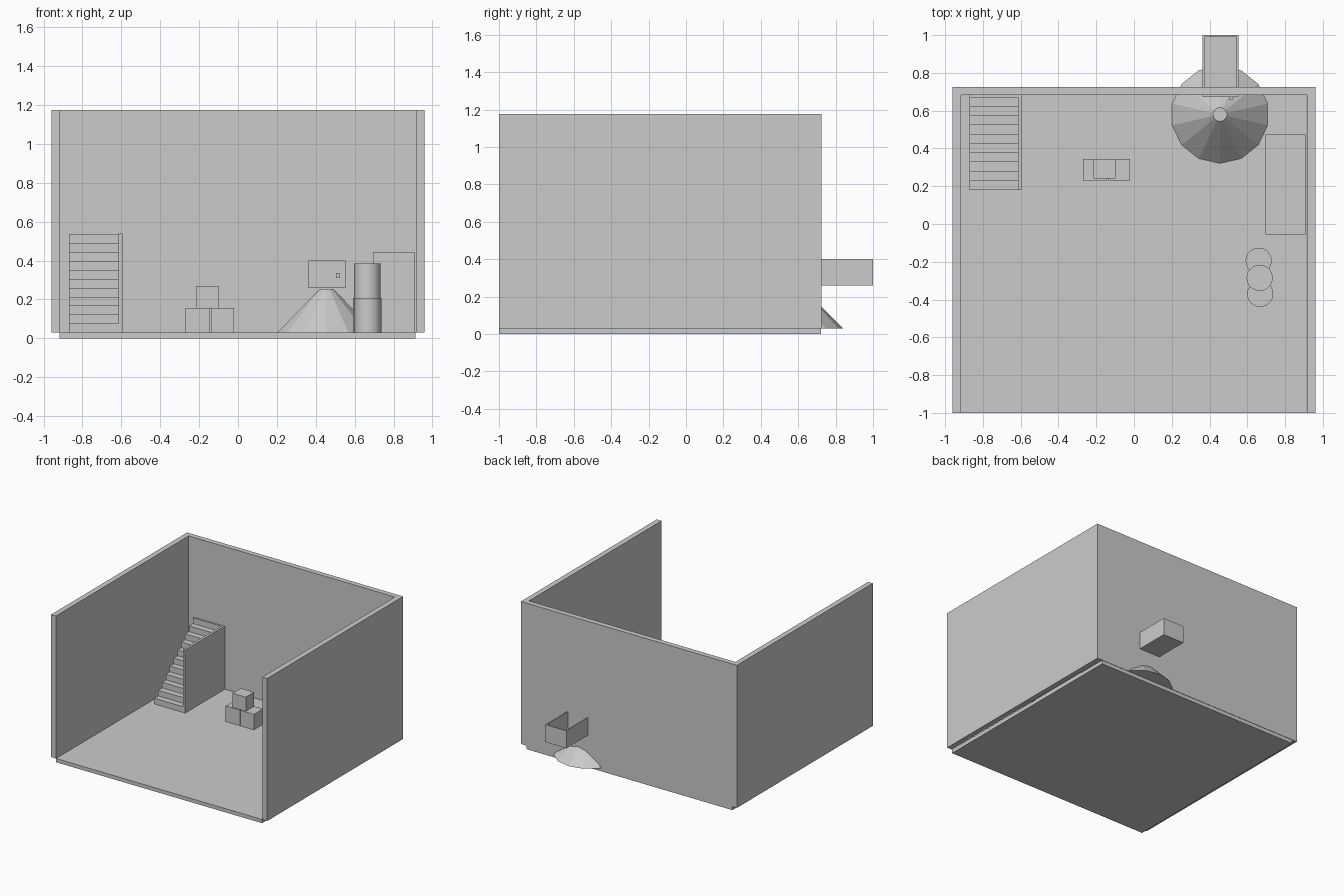
import bpy, bmesh, math

if "Cube" in bpy.data.objects:
    bpy.data.objects.remove(bpy.data.objects["Cube"])

FLOOR = 0.03

grey = bpy.data.materials.new("plain_grey")
grey.diffuse_color = (0.6, 0.6, 0.6, 1)
grey.use_nodes = True
grey.node_tree.nodes["Principled BSDF"].inputs["Base Color"].default_value = grey.diffuse_color


def finish(name, bm):
    bmesh.ops.recalc_face_normals(bm, faces=bm.faces)
    me = bpy.data.meshes.new(name)
    bm.to_mesh(me)
    bm.free()
    me.materials.append(grey)
    ob = bpy.data.objects.new(name, me)
    bpy.context.collection.objects.link(ob)
    return ob


def add_box(bm, x, y, z):
    verts = bmesh.ops.create_cube(bm, size=1)["verts"]
    for v in verts:
        v.co = [lo + (hi - lo) * (c + 0.5) for (lo, hi), c in zip((x, y, z), v.co)]


def box(name, *ranges):
    bm = bmesh.new()
    add_box(bm, *ranges)
    return finish(name, bm)


def prism(name, points, offset):
    """Extrude a closed 3D outline along an offset vector."""
    bm = bmesh.new()
    face = bm.faces.new([bm.verts.new(p) for p in points])
    ext = bmesh.ops.extrude_face_region(bm, geom=[face])
    bmesh.ops.translate(bm, vec=offset,
                        verts=[g for g in ext["geom"] if isinstance(g, bmesh.types.BMVert)])
    return finish(name, bm)


def cone(name, x, y, z0, z1, r0, r1, sides, smooth=False):
    bm = bmesh.new()
    ring = [(math.cos(a), math.sin(a)) for a in
            (-math.pi / 2 + math.tau * i / sides for i in range(sides))]
    low = [bm.verts.new((x + r0 * c, y + r0 * s, z0)) for c, s in ring]
    top = [bm.verts.new((x + r1 * c, y + r1 * s, z1)) for c, s in ring]
    bm.faces.new(low)
    bm.faces.new(top)
    for i in range(sides):
        j = (i + 1) % sides
        f = bm.faces.new((low[i], low[j], top[j], top[i]))
        f.smooth = smooth
    if smooth:
        for e in bm.edges:
            e.smooth = not any(len(f.verts) > 4 for f in e.link_faces)
    return finish(name, bm)


# Room: floor slab and a U of three walls, open at the front
box("floor", (-0.917, 0.913), (-1, 0.722), (0, FLOOR))
outline = [(-0.96, -1), (-0.96, 0.725), (0.96, 0.725), (0.96, -1),
           (0.917, -1), (0.917, 0.683), (-0.917, 0.683), (-0.917, -1)]
prism("walls", [(x, y, FLOOR) for x, y in outline], (0, 0, 1.145))

# Staircase: stepped side profile extruded across, with a solid side panel
steps, rise, run, back = 11, 0.0459, 0.049, 0.683
profile = [(0.18, FLOOR)]
for i in range(steps):
    y = 0.18 + run * i
    profile.append((y, FLOOR + rise * (i + 1)))
    profile.append((min(y + run, back), FLOOR + rise * (i + 1)))
profile.append((back, FLOOR))
prism("stairs", [(-0.87, y, z) for y, z in profile], (0.255, 0, 0))
box("stair_side_panel", (-0.615, -0.595), (0.18, back), (FLOOR, 0.538))

# Stack of three crates
box("crate_left", (-0.27, -0.145), (0.23, 0.345), (FLOOR, 0.155))
box("crate_right", (-0.138, -0.02), (0.23, 0.345), (FLOOR, 0.155))
box("crate_top", (-0.215, -0.098), (0.24, 0.345), (0.155, 0.268))

# Stack of three barrels, one resting on two
cone("barrel_back", 0.66, -0.195, FLOOR, 0.207, 0.069, 0.069, 32, True)
cone("barrel_front", 0.668, -0.37, FLOOR, 0.207, 0.069, 0.069, 32, True)
cone("barrel_top", 0.665, -0.285, 0.207, 0.385, 0.069, 0.069, 32, True)

# Counter along the right wall
box("counter", (0.695, 0.907), (-0.055, 0.477), (FLOOR, 0.445))

# Heap of material under the hatch, poking through the back wall
cone("heap", 0.455, 0.58, FLOOR, 0.253, 0.259, 0.037, 14)

# Open-topped drawer pushed through the back wall, with a small handle
x0, x1, y0, y1, z0, z1, t = 0.363, 0.552, 0.672, 1.0, 0.26, 0.4, 0.01
bm = bmesh.new()
add_box(bm, (x0, x1), (y0, y1), (z0, z0 + t))
add_box(bm, (x0, x1), (y0, y0 + t), (z0 + t, z1))
add_box(bm, (x0, x1), (y1 - t, y1), (z0 + t, z1))
for a in (x0, x1 - t):
    add_box(bm, (a, a + t), (y0 + t, y1 - t), (z0 + t, z1))
finish("drawer", bm)
box("drawer_handle", (0.503, 0.525), (0.66, y0), (0.31, 0.335))
